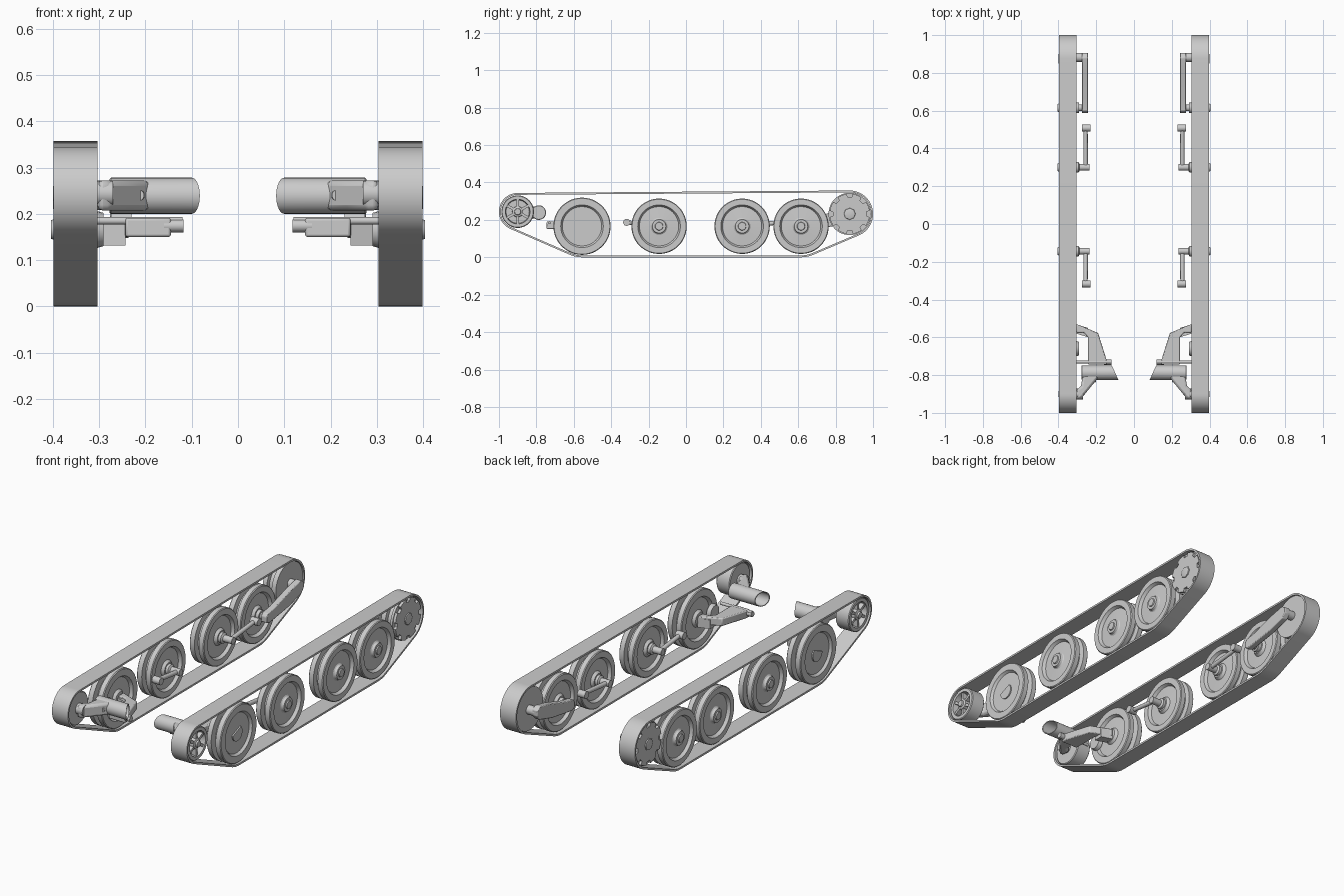
import bpy, bmesh, math
from mathutils import Vector
from mathutils.geometry import convex_hull_2d

if "Cube" in bpy.data.objects:
    bpy.data.objects.remove(bpy.data.objects["Cube"])

grey = bpy.data.materials.new("plain grey")
grey.diffuse_color = (0.6, 0.6, 0.6, 1)
grey.use_nodes = True
grey.node_tree.nodes["Principled BSDF"].inputs["Base Color"].default_value = grey.diffuse_color


def finish(name, bm, bevel=0.0):
    """Turn a bmesh into a smooth-by-angle object mirrored to the other side."""
    bmesh.ops.recalc_face_normals(bm, faces=bm.faces)
    me = bpy.data.meshes.new(name)
    bm.to_mesh(me)
    bm.free()
    me.materials.append(grey)
    ob = bpy.data.objects.new(name, me)
    bpy.context.collection.objects.link(ob)
    bpy.ops.object.select_all(action='DESELECT')
    bpy.context.view_layer.objects.active = ob
    ob.select_set(True)
    bpy.ops.object.shade_smooth_by_angle(angle=math.radians(32))
    if bevel:
        b = ob.modifiers.new("bevel", 'BEVEL')
        b.width, b.segments = bevel, 2
    ob.modifiers.new("mirror", 'MIRROR').use_mirror_merge = False
    return ob


def lathe(name, y, z, profile, seg=40, shear=None):
    """Revolve (radius, x) points about an x-axis line through (y, z)."""
    bm = bmesh.new()
    vs = [bm.verts.new((x, y + r, z)) for r, x in profile]
    es = [bm.edges.new(p) for p in zip(vs, vs[1:])]
    bmesh.ops.spin(bm, geom=vs + es, cent=(0, y, z), axis=(1, 0, 0),
                   angle=math.tau, steps=seg, use_duplicate=False)
    bmesh.ops.remove_doubles(bm, verts=bm.verts, dist=1e-5)
    if shear:
        for v in bm.verts:
            if v.co.x < shear[0]:
                v.co.x += (v.co.y - y) * shear[1]
    return finish(name, bm)


def prism(name, polys, axis, lo, hi, bevel=0.0):
    """Extrude polygons: axis 'x' takes (y, z) points, axis 'z' takes (x, y)."""
    bm = bmesh.new()
    for pts in polys:
        def put(p, h):
            return bm.verts.new((h, *p) if axis == 'x' else (*p, h))
        a, b = [put(p, lo) for p in pts], [put(p, hi) for p in pts]
        bm.faces.new(a)
        bm.faces.new(b)
        for i in range(len(pts)):
            j = (i + 1) % len(pts)
            bm.faces.new((a[i], a[j], b[j], b[i]))
    return finish(name, bm, bevel)


def rod(name, a, b, r1, r2=None, seg=20):
    a, b = Vector(a), Vector(b)
    bm = bmesh.new()
    bmesh.ops.create_cone(bm, cap_ends=True, segments=seg, radius1=r1,
                          radius2=r1 if r2 is None else r2, depth=(b - a).length)
    q = (b - a).to_track_quat('Z', 'Y')
    for v in bm.verts:
        v.co = q @ v.co + (a + b) / 2
    return finish(name, bm)


def polar(cy, cz, r, deg):
    t = math.radians(deg)
    return Vector((cy + r * math.cos(t), cz + r * math.sin(t)))


# Track belt wrapped round idler, road wheels and sprocket
WZ = 0.166
IDLER, SPROCKET = (-0.9, 0.244), (0.875, 0.232)
rounds = [(*IDLER, 0.1), (*SPROCKET, 0.125), (-0.556, WZ, WZ), (0.615, WZ, WZ)]


def samples(inset):
    return [polar(y, z, r - inset, 5 * k) for y, z, r in rounds for k in range(72)]


outer, inner = samples(0), samples(0.010)
hull = convex_hull_2d(outer)
bm = bmesh.new()
loops = [[bm.verts.new((x, *pts[i])) for i in hull]
         for x, pts in ((0.304, outer), (0.398, outer), (0.398, inner), (0.304, inner))]
for k in range(4):
    p, q = loops[k], loops[(k + 1) % 4]
    for i in range(len(hull)):
        j = (i + 1) % len(hull)
        bm.faces.new((p[i], p[j], q[j], q[i]))
finish("track_belt", bm)

# Road wheels: twin rims, central groove, recessed faces and hubs
wheels = [-0.556, -0.144, 0.30, 0.615]
for n, y in enumerate(wheels):
    R = 0.153 if n == 0 else 0.148
    hub = ([(0.105, 0.381), (0, 0.381)] if n == 0 else
           [(0.105, 0.378), (0.045, 0.382), (0.040, 0.386), (0.036, 0.398),
            (0.022, 0.398), (0.020, 0.404), (0, 0.404)])
    lathe(f"road_wheel_{n + 1}", y, WZ,
          [(0, 0.308), (0.035, 0.308), (0.045, 0.322), (0.105, 0.325), (0.114, 0.309),
           (R - 0.004, 0.309), (R, 0.313), (R, 0.338), (0.122, 0.342), (0.122, 0.360),
           (R, 0.364), (R, 0.390), (R - 0.004, 0.394), (0.114, 0.394)] + hub, 48)
# Half-round cap on the first wheel
prism("wheel_cap", [[polar(-0.556, WZ, 0.04, a) for a in range(-180, 46, 15)]],
      'x', 0.378, 0.388)

# Front idler: rim, web, spokes and hub
lathe("idler_wheel", *IDLER,
      [(0, 0.308), (0.05, 0.312), (0.083, 0.312), (0.087, 0.316), (0.087, 0.388),
       (0.083, 0.392), (0.066, 0.392), (0.062, 0.362), (0, 0.362)])
lathe("idler_hub", *IDLER, [(0, 0.35), (0.03, 0.35), (0.028, 0.388), (0.018, 0.392),
                            (0.016, 0.400), (0, 0.400)], 24)
spokes = []
for k in range(6):
    d = polar(0, 0, 1, 60 * k + 30)
    c, s = Vector(IDLER), Vector((-d.y, d.x)) * 0.007
    spokes.append([c + d * 0.022 + s, c + d * 0.068 + s, c + d * 0.068 - s, c + d * 0.022 - s])
prism("idler_spokes", spokes, 'x', 0.355, 0.386)

# Rear sprocket: drum, notched face plate and stepped hub
lathe("sprocket_drum", *SPROCKET,
      [(0, 0.310), (0.113, 0.310), (0.113, 0.335), (0.095, 0.338), (0.095, 0.362),
       (0.113, 0.365), (0.113, 0.378), (0, 0.378)], 48)
plate = []
for k in range(8):
    for off, r in ((-7, 0.090), (7, 0.090), (9, 0.108), (18, 0.108), (27, 0.108), (36, 0.108)):
        plate.append(polar(*SPROCKET, r, 45 * k + off))
prism("sprocket_plate", [plate], 'x', 0.376, 0.392)
lathe("sprocket_hub", *SPROCKET, [(0, 0.385), (0.034, 0.385), (0.030, 0.397),
                                  (0.018, 0.400), (0, 0.400)], 8)

# Front axle tube with slanted open end, and its arm to the idler
lathe("axle_tube", -0.787, 0.239,
      [(0, 0.278), (0.036, 0.278), (0.039, 0.274), (0.039, 0.10), (0.035, 0.10),
       (0.035, 0.20), (0, 0.20)], 32, shear=(0.15, -0.45 * -1))
prism("idler_arm", [[(0.19, -0.815), (0.235, -0.87), (0.28, -0.925), (0.304, -0.925),
                     (0.304, -0.875), (0.28, -0.86), (0.272, -0.80), (0.19, -0.79)]],
      'z', 0.207, 0.272, 0.012)
rod("idler_axle", (0.27, *IDLER), (0.315, *IDLER), 0.028)
rod("arm_lug", (0.215, -0.84, 0.24), (0.215, -0.81, 0.24), 0.012, 0.016)

# Swing arm of the first wheel
prism("front_swing_arm", [[(0.304, -0.53), (0.19, -0.577), (0.145, -0.72), (0.145, -0.745),
                           (0.243, -0.745), (0.243, -0.60), (0.265, -0.575), (0.304, -0.575)]],
      'z', 0.150, 0.191, 0.005)
prism("swing_arm_block", [[(0.243, -0.60), (0.243, -0.55), (0.304, -0.532), (0.304, -0.58)]],
      'z', 0.132, 0.180)
rod("swing_arm_pivot", (0.118, -0.732, 0.174), (0.16, -0.732, 0.174), 0.014)
rod("cross_rod", (0.12, -0.73, 0.185), (0.306, -0.73, 0.185), 0.008)
rod("wheel_brake_lug", (0.291, -0.66, WZ), (0.312, -0.66, WZ), 0.036, 0.042)

# Slim crank arms of the two middle wheels
for n, y, s in ((2, -0.144, -1), (3, 0.30, 1)):
    end = (y + s * (0.173 if n == 2 else 0.208), 0.187)
    lathe(f"crank_axle_{n}", y, WZ, [(0, 0.236), (0.018, 0.236), (0.018, 0.288),
                                     (0.028, 0.294), (0.028, 0.315), (0, 0.315)], 20)
    rod(f"crank_arm_{n}", (0.256, y, WZ), (0.256, *end), 0.012, 0.011, 12)
    rod(f"crank_boss_{n}", (0.230, *end), (0.274, *end), 0.019)

# Broad rear arm linking the last wheel to the sprocket
prism("rear_arm", [[(0.588, 0.150), (0.61, 0.140), (0.65, 0.145), (0.78, 0.165), (0.885, 0.195),
                    (0.905, 0.22), (0.905, 0.25), (0.88, 0.265), (0.80, 0.248),
                    (0.66, 0.205), (0.60, 0.195), (0.588, 0.18)]], 'x', 0.243, 0.276, 0.004)
rod("rear_arm_pivot", (0.26, 0.882, 0.232), (0.315, 0.882, 0.232), 0.024)
rod("rear_wheel_axle", (0.26, 0.615, WZ), (0.315, 0.615, WZ), 0.018)
lathe("rear_axle_collar", 0.615, WZ, [(0, 0.29), (0.028, 0.29), (0.028, 0.312), (0, 0.312)], 20)
